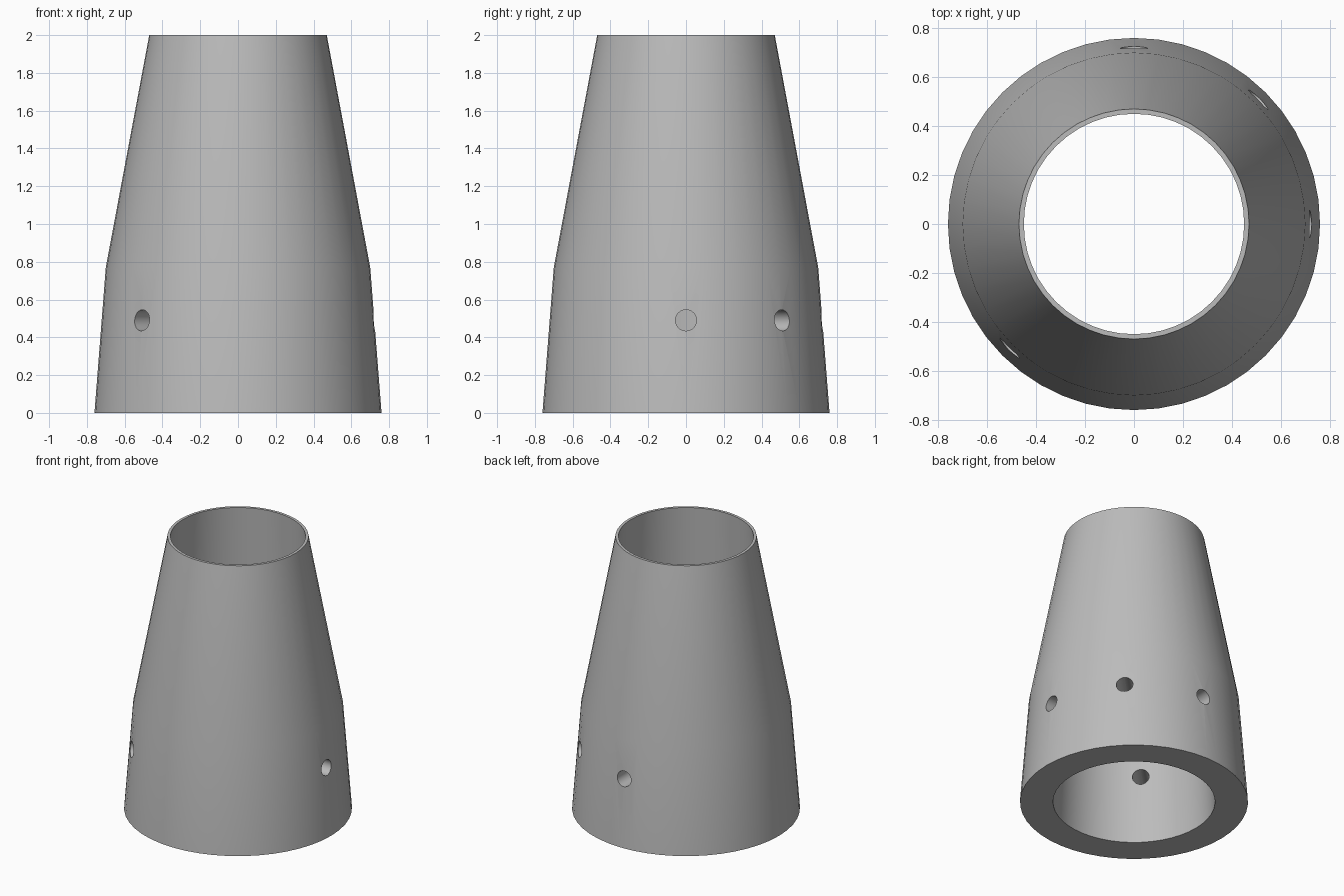
import bpy, bmesh, math
from mathutils import Matrix

old = bpy.data.objects.get("Cube")
if old:
    bpy.data.objects.remove(old, do_unlink=True)

SIDES = 48
HOLE_Z, HOLE_R = 0.49, 0.056
HOLE_ANGLES = (0, 45, 90, 225)

grey = bpy.data.materials.new("plain grey")
grey.use_nodes = True
colour = (0.5, 0.5, 0.5, 1)
grey.diffuse_color = colour
grey.node_tree.nodes["Principled BSDF"].inputs["Base Color"].default_value = colour


def make_object(name, bm):
    bmesh.ops.recalc_face_normals(bm, faces=bm.faces)
    mesh = bpy.data.meshes.new(name)
    bm.to_mesh(mesh)
    bm.free()
    obj = bpy.data.objects.new(name, mesh)
    bpy.context.collection.objects.link(obj)
    mesh.materials.append(grey)
    return obj


# Tapered sleeve: closed wall profile (radius, height) spun around z
profile = [(0.76, 0), (0.70, 0.77), (0.47, 2), (0.45, 2), (0.54, 0)]
bm = bmesh.new()
rings = []
for r, z in profile:
    rings.append([bm.verts.new((r * math.cos(a), r * math.sin(a), z))
                  for a in (2 * math.pi * i / SIDES for i in range(SIDES))])
for k, ring in enumerate(rings):
    following = rings[(k + 1) % len(rings)]
    for i in range(SIDES):
        j = (i + 1) % SIDES
        bm.faces.new((ring[i], ring[j], following[j], following[i]))
sleeve = make_object("tapered_sleeve", bm)

# Radial drill cutters for the screw holes
bm = bmesh.new()
for angle in HOLE_ANGLES:
    place = (Matrix.Rotation(math.radians(angle), 4, 'Z')
             @ Matrix.Translation((0.65, 0, HOLE_Z))
             @ Matrix.Rotation(math.pi / 2, 4, 'Y'))
    bmesh.ops.create_cone(bm, cap_ends=True, segments=24, radius1=HOLE_R,
                          radius2=HOLE_R, depth=0.5, matrix=place)
cutter = make_object("hole_cutter", bm)
cutter.hide_render = True

# Cut the holes, then drop the cutter
bpy.context.view_layer.objects.active = sleeve
sleeve.select_set(True)
cut = sleeve.modifiers.new("screw_holes", 'BOOLEAN')
cut.operation = 'DIFFERENCE'
cut.solver = 'EXACT'
cut.object = cutter
bpy.ops.object.modifier_apply(modifier=cut.name)
bpy.data.objects.remove(cutter, do_unlink=True)

bpy.ops.object.shade_smooth_by_angle(angle=math.radians(30))
